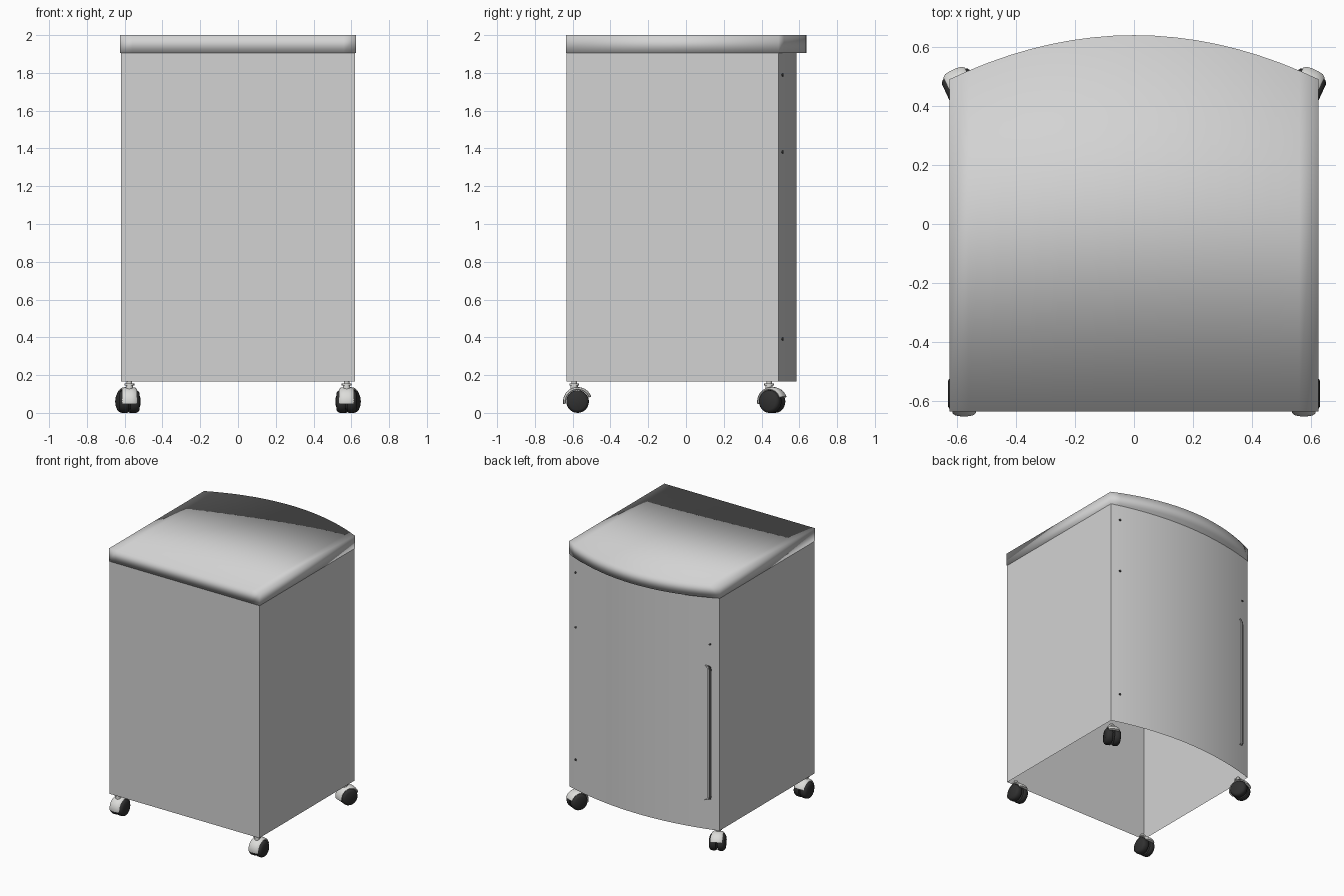
import bpy, bmesh, math
from mathutils import Matrix, Vector

if "Cube" in bpy.data.objects:
    bpy.data.objects.remove(bpy.data.objects["Cube"])


def material(name, v):
    m = bpy.data.materials.new(name)
    m.diffuse_color = (*v, 1)
    m.use_nodes = True
    m.node_tree.nodes["Principled BSDF"].inputs["Base Color"].default_value = m.diffuse_color
    return m


GREY = material("light grey", (0.65, 0.65, 0.65))
HOOD = material("pale caster grey", (0.72, 0.72, 0.70))
BLACK = material("dark rubber", (0.03, 0.03, 0.03))
DARK = material("dark trim", (0.06, 0.06, 0.06))


def finish(name, bm, mat, angle=30):
    bmesh.ops.recalc_face_normals(bm, faces=bm.faces)
    me = bpy.data.meshes.new(name)
    bm.to_mesh(me)
    bm.free()
    me.materials.append(mat)
    ob = bpy.data.objects.new(name, me)
    bpy.context.collection.objects.link(ob)
    bpy.ops.object.select_all(action='DESELECT')
    ob.select_set(True)
    bpy.context.view_layer.objects.active = ob
    if angle:
        bpy.ops.object.shade_smooth_by_angle(angle=math.radians(angle))
    else:
        bpy.ops.object.shade_smooth()
    return ob


# Bowed-back prism made of front-to-back strips
def bow(x, half, bulge):
    return 0.49 + bulge * (1 - (x / half) ** 2)


def bowed_prism(name, half, bulge, front, z0, z1, capped, angle):
    n = 16
    xs = [-half] + [-0.56 + 1.12 * i / n for i in range(n + 1)] + [half]
    bm = bmesh.new()
    rows = [[[bm.verts.new((x, y, z)) for z in (z0, z1)]
             for y in (front, bow(x, half, bulge))] for x in xs]
    for a, b in zip(rows, rows[1:]):
        for k in (0, 1):                       # front and back walls
            bm.faces.new((a[k][0], b[k][0], b[k][1], a[k][1]))
            if capped:                         # bottom and top
                bm.faces.new((a[0][k], b[0][k], b[1][k], a[1][k]))
    for r in (rows[0], rows[-1]):              # side walls
        bm.faces.new((r[0][0], r[1][0], r[1][1], r[0][1]))
    return finish(name, bm, GREY, angle)


bowed_prism("cabinet_body", 0.62, 0.095, -0.633, 0.165, 1.905, False, 30)
bowed_prism("cabinet_lid", 0.624, 0.149, -0.635, 1.905, 2.0, True, 0)


# Door pull: a slim lip with a dark inner side, ends curling inwards
def pull_strip(name, shift, width, height, mat):
    path = [(-0.535, 0.385), (-0.549, 0.392), (-0.555, 0.42),
            (-0.555, 1.35), (-0.549, 1.38), (-0.535, 1.39)]
    bm = bmesh.new()
    rings = []
    for x, z in path:
        x += shift
        rings.append([bm.verts.new((x + dx, bow(x + dx, 0.62, 0.095) + dy, z))
                      for dx, dy in ((0, -0.004), (width, -0.004), (width, height), (0, height))])
    for a, b in zip(rings, rings[1:]):
        for i in range(4):
            j = (i + 1) % 4
            bm.faces.new((a[i], a[j], b[j], b[i]))
    bm.faces.new(rings[0])
    bm.faces.new(rings[-1])
    finish(name, bm, mat)


pull_strip("door_pull_lip", 0, 0.012, 0.010, GREY)
pull_strip("door_pull_edge", -0.012, 0.012, 0.004, DARK)

# Small fixing studs on the door
for i, (x, z) in enumerate([(0.555, 1.79), (0.555, 1.38), (0.555, 0.39), (-0.555, 1.55)]):
    bm = bmesh.new()
    bmesh.ops.create_cone(bm, cap_ends=True, segments=10, radius1=0.008, radius2=0.008, depth=0.012,
                          matrix=Matrix.Translation((x, bow(x, 0.62, 0.095), z))
                          @ Matrix.Rotation(math.pi / 2, 4, 'X'))
    finish(f"door_stud_{i}", bm, DARK)


# Surface of revolution about the local x axis from (x, radius) points
def lathe(bm, prof, centre, a0=0.0, a1=360.0, seg=28):
    full = a1 - a0 >= 360
    cols = []
    for i in range(seg if full else seg + 1):
        t = math.radians(a0 + (a1 - a0) * i / seg)
        cols.append([bm.verts.new(Vector(centre) + Vector((x, r * math.cos(t), r * math.sin(t))))
                     for x, r in prof])
    for i in range(len(cols) if full else seg):
        a, b = cols[i], cols[(i + 1) % len(cols)]
        for k in range(len(prof) - 1):
            bm.faces.new((a[k], a[k + 1], b[k + 1], b[k]))
    for k in (0, -1):
        if full:
            bm.faces.new([c[k] for c in cols])
    if not full:
        bm.faces.new(cols[0])
        bm.faces.new(cols[-1])


# Twin-wheel caster: the hood faces local -y, the stem is above it
def caster(name, x, y, turn):
    place = Matrix.Translation((x, y, 0)) @ Matrix.Rotation(math.radians(turn), 4, 'Z')
    centre = (0, 0.018, 0.06)
    bm = bmesh.new()
    for s in (-1, 1):
        lathe(bm, [(s * 0.006, 0.056), (s * 0.012, 0.06), (s * 0.036, 0.06),
                   (s * 0.047, 0.055), (s * 0.054, 0.044)], centre)
    bm.transform(place)
    finish(name + "_wheels", bm, BLACK, 40)
    bm = bmesh.new()
    lathe(bm, [(-0.036, 0.061), (-0.04, 0.066), (-0.030, 0.074), (-0.012, 0.077), (0.012, 0.077),
               (0.030, 0.074), (0.04, 0.066), (0.036, 0.061), (-0.036, 0.061)], centre, 20, 190, 24)
    for r, z0, z1 in ((0.019, 0.12, 0.148), (0.026, 0.146, 0.155), (0.015, 0.15, 0.17)):
        bmesh.ops.create_cone(bm, cap_ends=True, segments=18, radius1=r, radius2=r, depth=z1 - z0,
                              matrix=Matrix.Translation((0, 0, (z0 + z1) / 2)))
    bm.transform(place)
    finish(name + "_hood", bm, HOOD, 40)


for side, s in (("left", -1), ("right", 1)):
    caster(f"front_{side}_caster", s * 0.575, -0.592, 0)
    caster(f"rear_{side}_caster", s * 0.575, 0.44, -s * 25)
